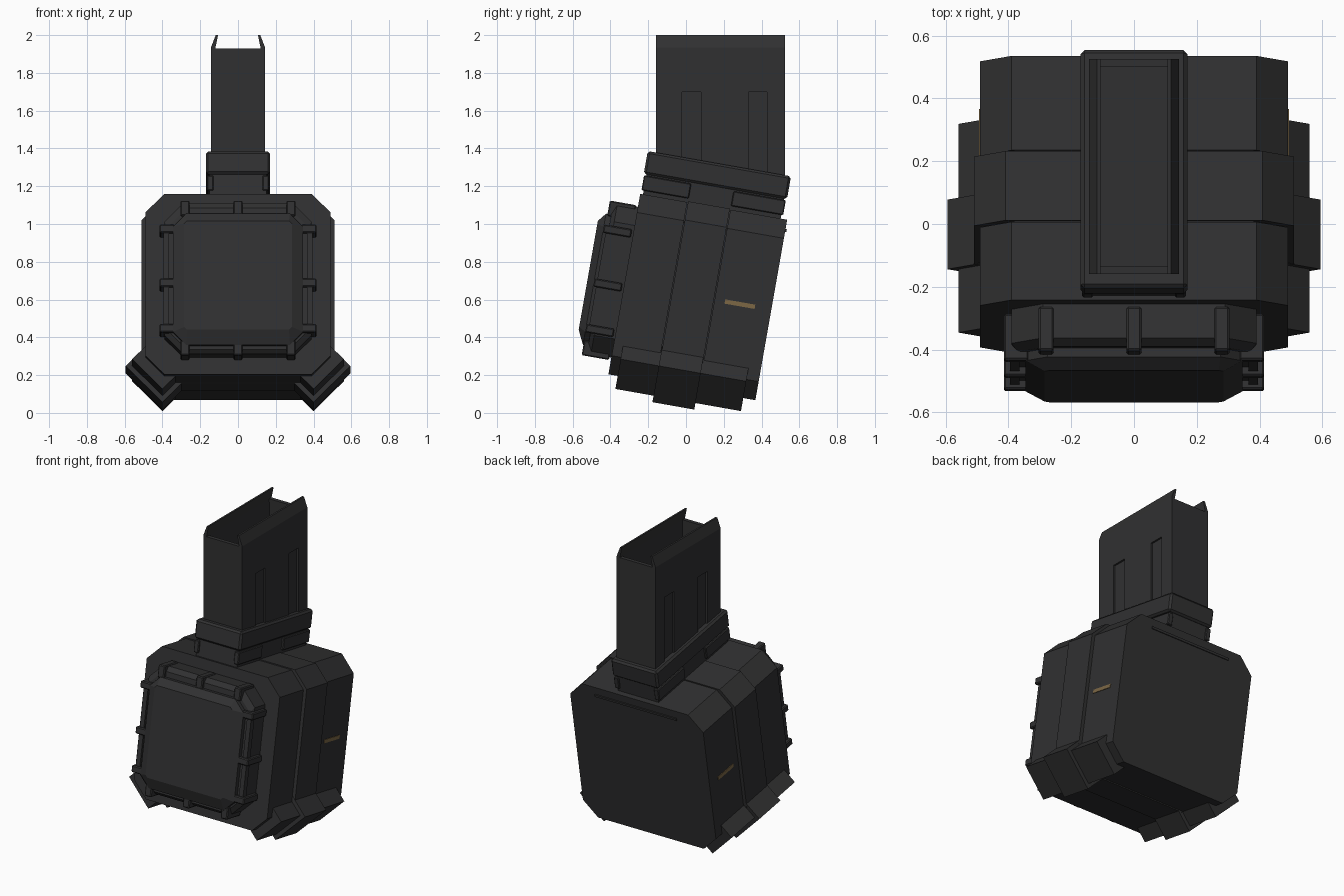
import bpy, bmesh
from math import radians
from mathutils import Matrix

cube = bpy.data.objects.get("Cube")
if cube:
    bpy.data.objects.remove(cube)

TILT = Matrix.Rotation(radians(-10), 4, 'X')   # drum leans against the upright feed tower
UPRIGHT = Matrix.Identity(4)


def material(name, rgb):
    m = bpy.data.materials.new(name)
    m.use_nodes = True
    col = (*rgb, 1)
    m.diffuse_color = col
    m.node_tree.nodes["Principled BSDF"].inputs["Base Color"].default_value = col
    return m


POLYMER = material("dark polymer", (0.03, 0.03, 0.031))
GOLD = material("dull gold", (0.2, 0.135, 0.06))


def loft(name, rings, space=TILT, mat=POLYMER, mirror=False, bevel=0):
    """Solid skinned through rings of equal point count, capped at both ends."""
    bm = bmesh.new()
    loops = [[bm.verts.new(p) for p in ring] for ring in rings]
    n = len(loops[0])
    for a, b in zip(loops, loops[1:]):
        for i in range(n):
            j = (i + 1) % n
            bm.faces.new((a[i], a[j], b[j], b[i]))
    bm.faces.new(loops[0][::-1])
    bm.faces.new(loops[-1])
    bmesh.ops.recalc_face_normals(bm, faces=bm.faces)
    bm.transform(space)
    mesh = bpy.data.meshes.new(name)
    bm.to_mesh(mesh)
    bm.free()
    mesh.materials.append(mat)
    ob = bpy.data.objects.new(name, mesh)
    bpy.context.collection.objects.link(ob)
    if mirror:
        ob.modifiers.new("mirror", 'MIRROR')
    if bevel:
        mod = ob.modifiers.new("bevel", 'BEVEL')
        mod.width = bevel
        mod.segments = 1
    return ob


def along_y(name, profile, y0, y1, **kw):
    return loft(name, [[(x, y, z) for x, z in profile] for y in (y0, y1)], **kw)


def along_x(name, profile, x0, x1, **kw):
    return loft(name, [[(x, y, z) for y, z in profile] for x in (x0, x1)], **kw)


def box(name, x0, x1, y0, y1, z0, z1, **kw):
    return along_y(name, [(x0, z0), (x1, z0), (x1, z1), (x0, z1)], y0, y1, **kw)


def octagon(hx, z0, z1, c):
    half = [(hx - c, z0), (hx, z0 + c), (hx, z1 - c), (hx - c, z1)]
    return half + [(-x, z) for x, z in reversed(half)]


def octagon_ring(y, *shape):
    return [(x, y, z) for x, z in octagon(*shape)]


# Drum housing: front and rear shells around a slightly proud middle band
along_y("front_shell", octagon(0.49, 0.13, 1.10, 0.1), -0.44, -0.187)
along_y("middle_band", octagon(0.51, 0.125, 1.105, 0.1), -0.183, 0.041)
along_y("rear_shell", octagon(0.49, 0.13, 1.10, 0.1), 0.045, 0.35)
along_y("housing_core", octagon(0.48, 0.14, 1.09, 0.1), -0.3, 0.3)
box("rear_ridge", -0.3, 0.3, 0.345, 0.357, 1.035, 1.05)

# Diagonal bumper pads on the two lower corners
along_y("corner_pad", [(0.40, 0.06), (0.56, 0.22), (0.47, 0.31), (0.31, 0.15)],
        -0.39, 0.285, mirror=True)
along_y("corner_pad_middle", [(0.40, 0.025), (0.595, 0.22), (0.49, 0.325), (0.295, 0.13)],
        -0.185, 0.04, mirror=True)

# Front cover with a raised bevelled panel
loft("cover_base", [octagon_ring(-0.43, 0.39, 0.22, 1.03, 0.1),
                    octagon_ring(-0.55, 0.39, 0.22, 1.03, 0.1),
                    octagon_ring(-0.572, 0.37, 0.24, 1.0, 0.1)])
loft("cover_panel", [octagon_ring(-0.56, 0.345, 0.26, 0.965, 0.07),
                     octagon_ring(-0.6, 0.345, 0.26, 0.965, 0.07),
                     octagon_ring(-0.636, 0.285, 0.335, 0.92, 0.015)])

# Clamps and rails around the cover
for z in (0.35, 0.595, 0.885):
    box("side_clamp", 0.335, 0.415, -0.6, -0.45, z - 0.022, z + 0.022, mirror=True, bevel=0.006)
for x in (-0.28, 0, 0.28):
    box("top_clamp", x - 0.024, x + 0.024, -0.592, -0.45, 0.955, 1.037, bevel=0.006)
    box("bottom_clamp", x - 0.024, x + 0.024, -0.597, -0.45, 0.205, 0.285, bevel=0.006)
box("side_rail", 0.365, 0.395, -0.585, -0.55, 0.35, 0.885, mirror=True)

# Neck, side clips and collar joining the drum to the tower
box("neck", -0.15, 0.15, -0.425, 0.315, 1.05, 1.23)
for y0, y1 in ((-0.437, -0.183), (0.044, 0.325)):
    box("neck_clip", 0.13, 0.165, y0, y1, 1.12, 1.2, mirror=True, bevel=0.005)
box("collar", -0.17, 0.17, -0.44, 0.33, 1.207, 1.33, bevel=0.012)

# Feed tower: end walls, side walls with inward lips, grooved outer skins
for name, y0, y1 in (("front_wall", -0.16, -0.135), ("rear_wall", 0.5, 0.525)):
    box(name, -0.135, 0.135, y0, y1, 1.2, 1.93, space=UPRIGHT)
along_y("side_wall", [(0.115, 1.2), (0.131, 1.2), (0.131, 1.7), (0.143, 1.7), (0.143, 1.935),
                      (0.118, 2.0), (0.106, 2.0), (0.12, 1.93)],
        -0.16, 0.525, space=UPRIGHT, mirror=True)
for y0, y1 in ((-0.16, -0.02), (0.08, 0.33), (0.43, 0.525)):
    box("groove_land", 0.125, 0.143, y0, y1, 1.2, 1.7, space=UPRIGHT, mirror=True)
box("tower_floor", -0.12, 0.12, -0.14, 0.51, 1.28, 1.4, space=UPRIGHT)

# Gold side marks
box("side_mark", 0.488, 0.494, 0.1, 0.262, 0.605, 0.628, mat=GOLD, mirror=True)
